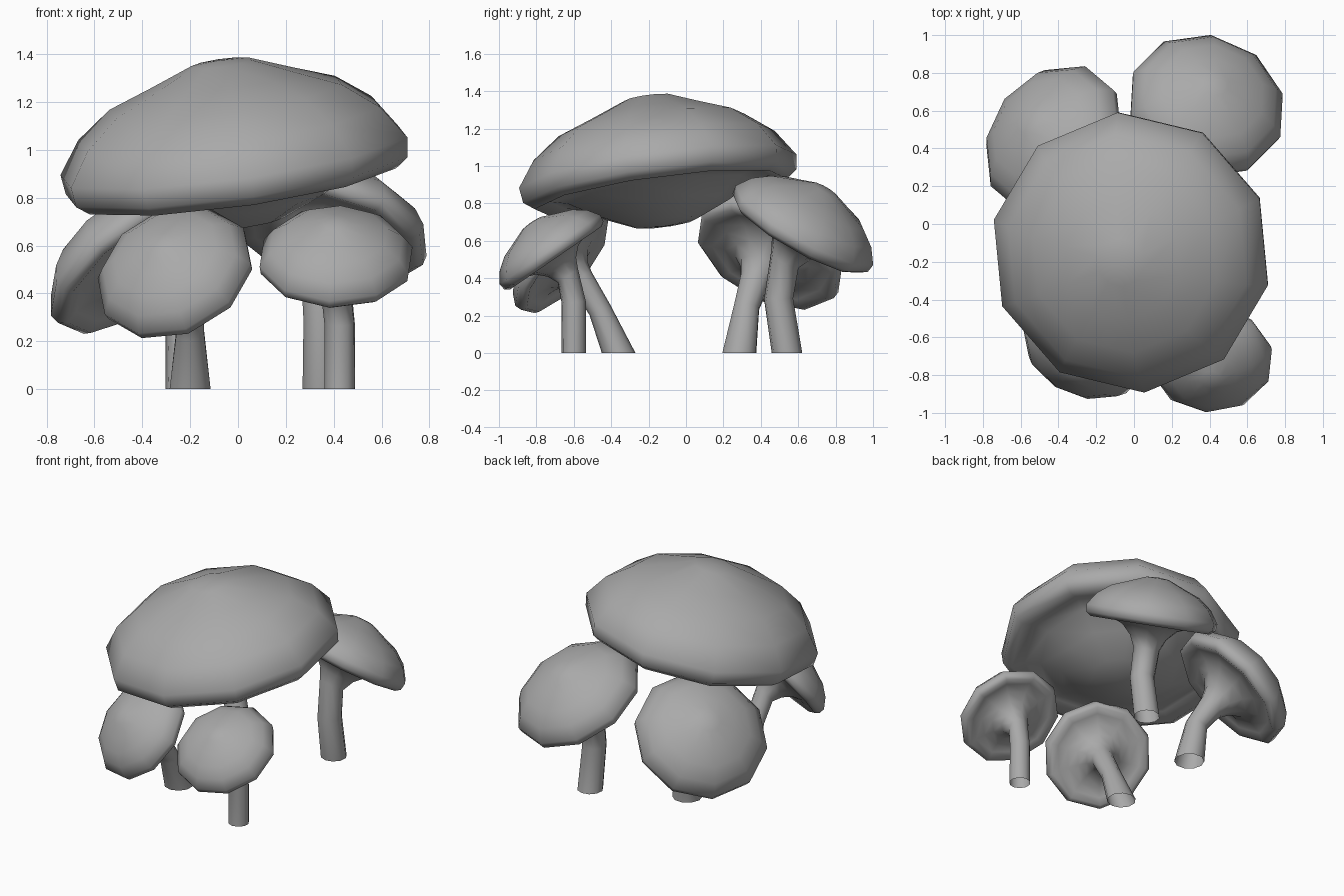
import bpy
import bmesh
from math import cos, sin, pi, radians
from mathutils import Vector

if "Cube" in bpy.data.objects:
    bpy.data.objects.remove(bpy.data.objects["Cube"], do_unlink=True)

UP = Vector((0, 0, 1))
SIDES = 10

# One plain grey material
grey = bpy.data.materials.new("mushroom grey")
grey.use_nodes = True
GREY = (0.4, 0.4, 0.4, 1)
grey.diffuse_color = GREY
bsdf = grey.node_tree.nodes["Principled BSDF"]
bsdf.inputs["Base Color"].default_value = GREY
bsdf.inputs["Roughness"].default_value = 0.8

# Cross-sections (radius, height) for a cap of radius 1
DOME_TOP = 0.61
DOME = [(0.17, 0.595), (0.42, 0.495), (0.67, 0.4), (0.87, 0.25), (1, 0.065),
        (0.985, -0.045), (0.91, -0.1)]
BULGE = [(0.8, -0.06), (0.67, -0.09), (0.48, -0.2), (0.23, -0.31)]
BULGE_BOTTOM = -0.335
TRUMPET = [(0.78, -0.06), (0.6, -0.07), (0.42, -0.14), (0.28, -0.28), (0.2, -0.45)]


def add_ring(bm, centre, axis, radius, phase):
    """Add a ring of vertices around an axis."""
    turn = UP.rotation_difference(Vector(axis))
    angles = [radians(phase) + 2 * pi * i / SIDES for i in range(SIDES)]
    return [bm.verts.new(centre + turn @ Vector((radius * cos(a), radius * sin(a), 0)))
            for a in angles]


def bridge(bm, rings):
    """Join consecutive rings with quads."""
    for a, b in zip(rings, rings[1:]):
        for i in range(SIDES):
            j = (i + 1) % SIDES
            bm.faces.new((a[i], a[j], b[j], b[i]))


def fan(bm, ring, tip):
    """Close a ring onto a point."""
    point = bm.verts.new(tip)
    for i in range(SIDES):
        bm.faces.new((ring[i], ring[(i + 1) % SIDES], point))


def make_mushroom(name, centre, axis, radius, phase, stem=()):
    """A tilted cap, flowing into a bent stem or closed by a rounded bulge."""
    bm = bmesh.new()
    centre, axis = Vector(centre), Vector(axis).normalized()
    profile = DOME + (TRUMPET if stem else BULGE)
    rings = [add_ring(bm, centre + axis * z * radius, axis, r * radius, phase)
             for r, z in profile]
    fan(bm, rings[0], centre + axis * DOME_TOP * radius)
    if stem:
        (bend, bend_r), (foot, foot_r) = stem
        neck = centre + axis * TRUMPET[-1][1] * radius
        rings.append(add_ring(bm, Vector(bend), neck - Vector(foot), bend_r, phase))
        rings.append(add_ring(bm, Vector(foot), UP, foot_r, phase))
    else:
        fan(bm, rings[-1], centre + axis * BULGE_BOTTOM * radius)
    bridge(bm, rings)
    bmesh.ops.recalc_face_normals(bm, faces=bm.faces)

    mesh = bpy.data.meshes.new(name)
    bm.to_mesh(mesh)
    bm.free()
    mesh.materials.append(grey)
    obj = bpy.data.objects.new(name, mesh)
    bpy.context.collection.objects.link(obj)
    bpy.ops.object.select_all(action='DESELECT')
    obj.select_set(True)
    bpy.context.view_layer.objects.active = obj
    bpy.ops.object.shade_smooth_by_angle(angle=radians(80))


# Large stemless cap in the middle
make_mushroom("large_cap", (-0.01, -0.145, 0.925), (-0.14, -0.135, 1), 0.75, 23)

# Four small mushrooms around it, each with a stem bend and foot
make_mushroom("front_left_mushroom", (0.41, -0.715, 0.535), (0, -0.57, 0.83), 0.328, 13,
              [((0.425, -0.6, 0.27), 0.065), ((0.425, -0.6, 0), 0.066)])
make_mushroom("back_left_mushroom", (0.38, 0.62, 0.66), (0.2, 0.48, 0.85), 0.425, 12,
              [((0.35, 0.495, 0.29), 0.078), ((0.35, 0.54, 0), 0.082)])
make_mushroom("back_right_mushroom", (-0.42, 0.445, 0.53), (-0.55, 0.4, 0.73), 0.425, -3,
              [((-0.235, 0.325, 0.25), 0.07), ((-0.21, 0.285, 0), 0.094)])
make_mushroom("front_right_mushroom", (-0.26, -0.66, 0.48), (-0.32, -0.7, 0.62), 0.342, 18,
              [((-0.2, -0.46, 0.23), 0.062), ((-0.2, -0.36, 0), 0.09)])
